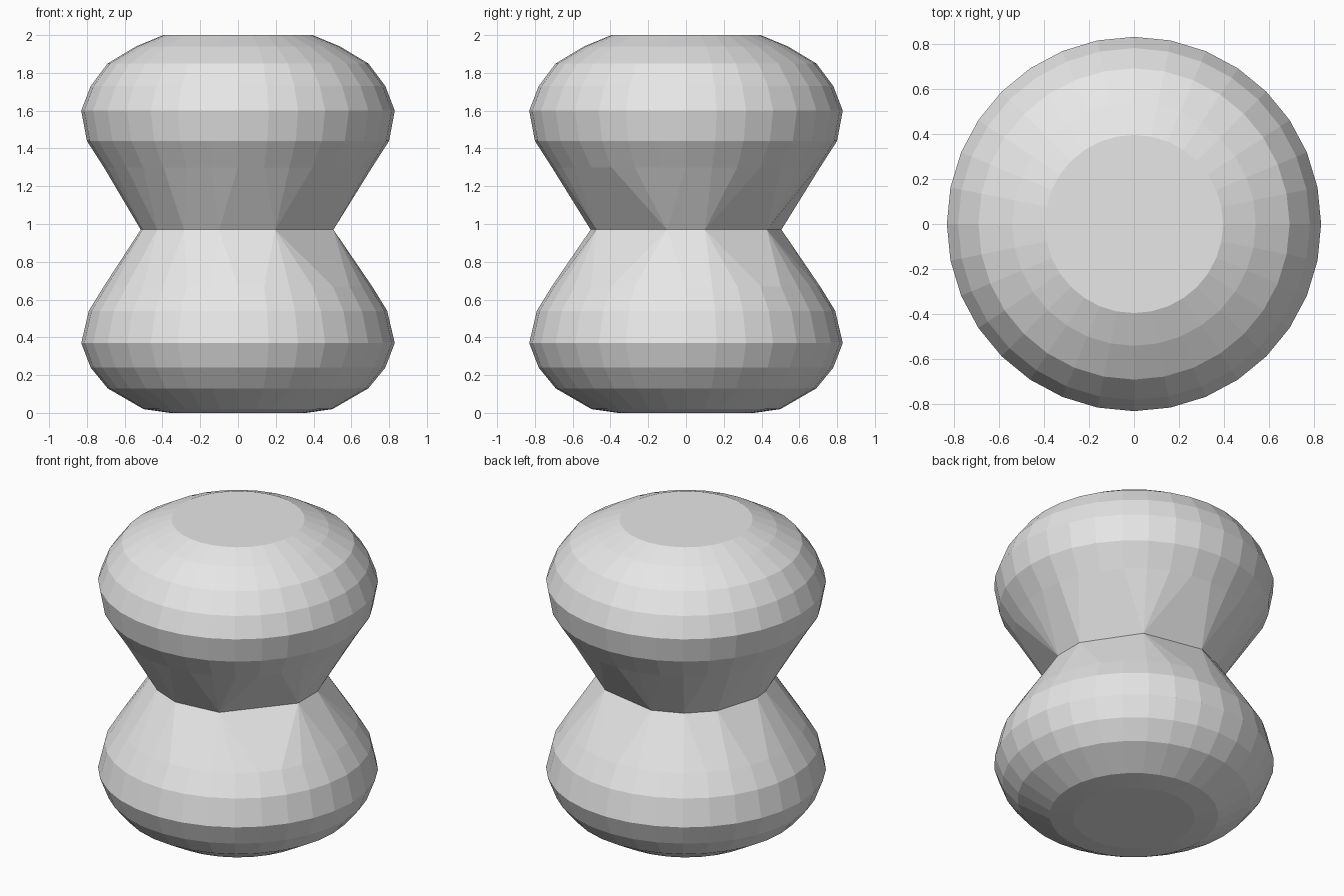
import bpy
import bmesh
from math import sin, cos, tau

cube = bpy.data.objects.get("Cube")
if cube:
    bpy.data.objects.remove(cube)

SIDES = 32
# Profile as (radius, height), waist in the middle
LOWER = [(0.36, 0), (0.5, 0.02), (0.69, 0.13), (0.78, 0.24), (0.83, 0.37),
         (0.79, 0.54), (0.71, 0.67)]
WAIST = (0.515, 0.97)
UPPER = [(0.71, 1.3), (0.755, 1.37), (0.8, 1.44), (0.83, 1.6), (0.78, 1.73),
         (0.69, 1.85), (0.54, 1.94), (0.395, 2)]
# Corners kept in the coarser waist ring
WAIST_CORNERS = [2, 7, 9, 13, 17, 19, 21, 24, 25, 27, 29, 31]


def nearest_corner(i):
    def gap(c):
        d = abs(c - i)
        return min(d, SIDES - d)
    return min(WAIST_CORNERS, key=gap)


def add_ring(bm, radius, height, snap=False):
    ring = []
    for i in range(SIDES):
        a = tau * (nearest_corner(i) if snap else i) / SIDES
        ring.append(bm.verts.new((radius * sin(a), -radius * cos(a), height)))
    return ring


# Body: stacked rings, capped at both ends
bm = bmesh.new()
rings = [add_ring(bm, *p) for p in LOWER]
rings.append(add_ring(bm, *WAIST, snap=True))
rings += [add_ring(bm, *p) for p in UPPER]
for low, high in zip(rings, rings[1:]):
    for i in range(SIDES):
        j = (i + 1) % SIDES
        bm.faces.new((low[i], low[j], high[j], high[i]))
bm.faces.new(rings[0][::-1])
bm.faces.new(rings[-1])
bmesh.ops.remove_doubles(bm, verts=bm.verts[:], dist=0.001)
bmesh.ops.recalc_face_normals(bm, faces=bm.faces[:])

mesh = bpy.data.meshes.new("hourglass_body")
bm.to_mesh(mesh)
bm.free()
body = bpy.data.objects.new("hourglass_body", mesh)
bpy.context.collection.objects.link(body)

# Plain grey material
grey = bpy.data.materials.new("light_grey")
grey.use_nodes = True
colour = (0.8, 0.8, 0.8, 1)
grey.diffuse_color = colour
grey.node_tree.nodes["Principled BSDF"].inputs["Base Color"].default_value = colour
mesh.materials.append(grey)
